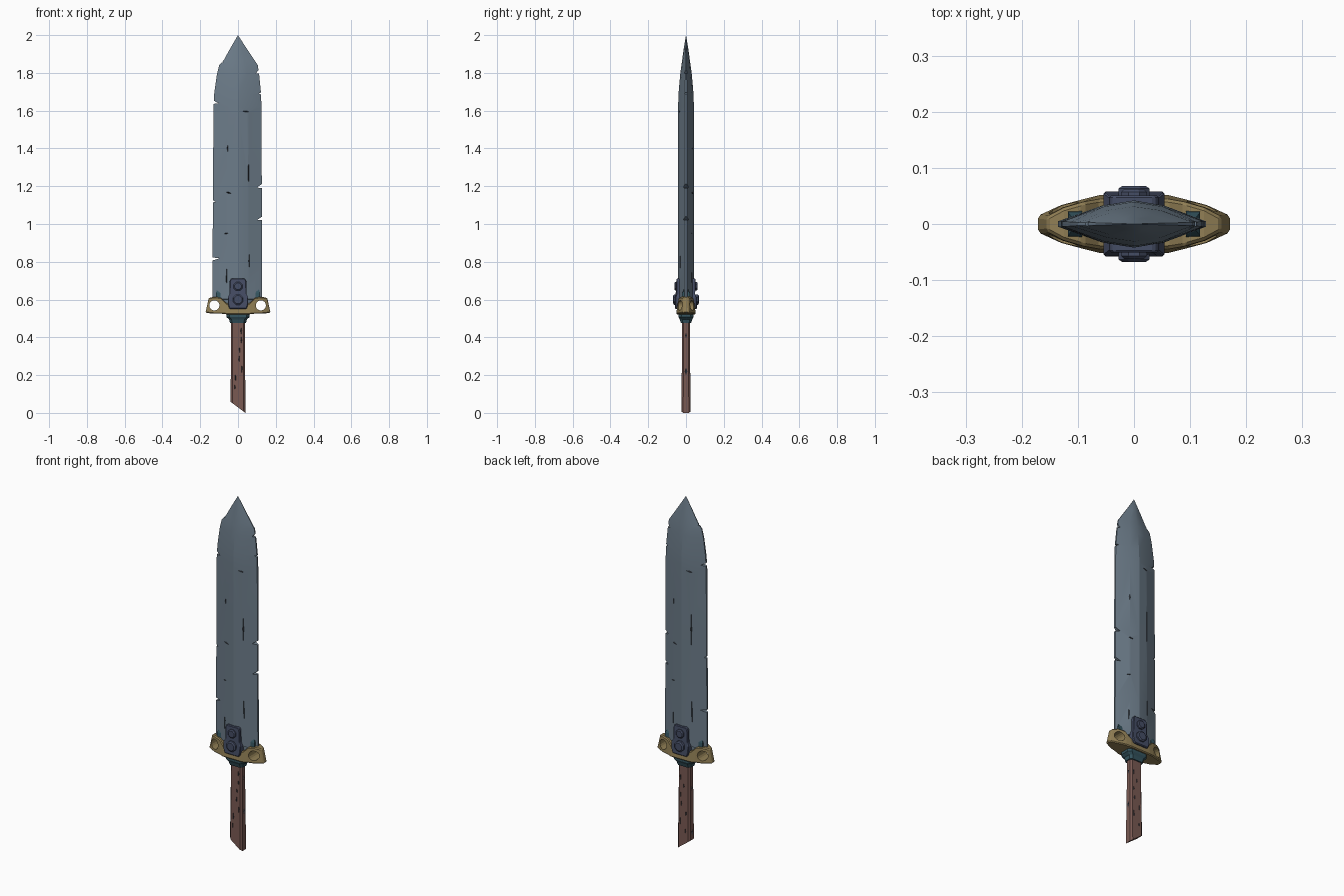
import bpy, bmesh, random
from math import radians, pi, cos, sin
from mathutils import Matrix, Vector

if "Cube" in bpy.data.objects:
    bpy.data.objects.remove(bpy.data.objects["Cube"])

random.seed(4)


def material(name, rgb):
    m = bpy.data.materials.new(name)
    m.diffuse_color = (*rgb, 1)
    m.use_nodes = True
    m.node_tree.nodes["Principled BSDF"].inputs["Base Color"].default_value = m.diffuse_color
    return m


STEEL = material("steel", (0.15, 0.20, 0.25))
BRASS = material("brass", (0.28, 0.21, 0.09))
IRON = material("dark_iron", (0.06, 0.075, 0.13))
TEAL = material("teal_metal", (0.035, 0.09, 0.115))
WOOD = material("wood", (0.19, 0.10, 0.085))
DARK = material("crack", (0.035, 0.04, 0.05))


def finish(name, bm, mat):
    bmesh.ops.remove_doubles(bm, verts=bm.verts, dist=1e-5)
    bmesh.ops.recalc_face_normals(bm, faces=bm.faces)
    me = bpy.data.meshes.new(name)
    bm.to_mesh(me)
    bm.free()
    me.materials.append(mat)
    ob = bpy.data.objects.new(name, me)
    bpy.context.collection.objects.link(ob)
    return ob


def loft(name, rings, mat):
    """Skin a list of equal-length point rings and cap both ends."""
    bm = bmesh.new()
    vs = [[bm.verts.new(p) for p in r] for r in rings]
    n = len(vs[0])
    for a, b in zip(vs, vs[1:]):
        for i in range(n):
            j = (i + 1) % n
            bm.faces.new((a[i], a[j], b[j], b[i]))
    bm.faces.new(vs[0])
    bm.faces.new(vs[-1])
    return finish(name, bm, mat)


def activate(ob):
    bpy.ops.object.select_all(action='DESELECT')
    ob.select_set(True)
    bpy.context.view_layer.objects.active = ob


def bevel(ob, width):
    activate(ob)
    m = ob.modifiers.new("bevel", 'BEVEL')
    m.width, m.segments, m.limit_method = width, 1, 'ANGLE'
    bpy.ops.object.modifier_apply(modifier=m.name)


def cut(ob, bm, mat):
    cutter = finish("cutter", bm, mat)
    cutter.hide_render = True
    activate(ob)
    m = ob.modifiers.new("cut", 'BOOLEAN')
    m.operation, m.solver, m.object = 'DIFFERENCE', 'EXACT', cutter
    m.material_mode = 'TRANSFER'
    bpy.ops.object.modifier_apply(modifier=m.name)
    bpy.data.objects.remove(cutter)


def shard(bm, loc, size, angle=0):
    """Octahedral chisel used for chips and cracks."""
    mat = (Matrix.Translation(loc) @ Matrix.Rotation(radians(angle), 4, 'Y')
           @ Matrix.Diagonal((*size, 1)))
    pts = [mat @ Vector(p) for p in
           ((1, 0, 0), (0, 0, 1), (-1, 0, 0), (0, 0, -1), (0, 1, 0), (0, -1, 0))]
    v = [bm.verts.new(p) for p in pts]
    for i in range(4):
        for pole in (4, 5):
            bm.faces.new((v[i], v[(i + 1) % 4], v[pole]))


# Blade: flattened diamond section with a broad middle band
def blade_ring(z, l, r, s):
    k = 0.42
    front = [(l, .005), (l * k, .033), (0, .042), (r * k, .033), (r, .005)]
    return ([(x, -y * s, z) for x, y in front]
            + [(x, y * s, z) for x, y in reversed(front)])


stations = [(.555, -.08, .08, 1), (.60, -.085, .085, 1), (.602, -.135, .128, 1),
            (.80, -.135, .127, 1), (1.2, -.132, .126, 1), (1.62, -.13, .124, 1),
            (1.69, -.126, .122, .94), (1.79, -.112, .112, .74), (1.84, -.10, .105, .58),
            (1.87, -.074, .085, .48), (1.93, -.041, .045, .28), (2.0, 0, 0, 0)]
blade = loft("blade", [blade_ring(*s) for s in stations], STEEL)

# Chips in both cutting edges
chips = bmesh.new()
for x, z, length, height, angle in [
        (-.132, 1.645, .035, .010, 12), (-.137, .815, .05, .009, -5), (-.135, 1.12, .018, .007, 8),
        (.112, 1.805, .022, .010, -25), (.126, 1.69, .02, .007, 10), (.128, 1.20, .035, .012, -14),
        (.130, 1.03, .04, .010, -18), (-.095, 1.865, .022, .008, 30)]:
    shard(chips, (x, 0, z), (length, .08, height), angle)
cut(blade, chips, STEEL)

# Hairline cracks on both faces
cracks = bmesh.new()
for x, z, length, angle in [
        (-.05, 1.165, .035, 12), (.045, 1.595, .035, 6), (-.065, .95, .025, -10),
        (.056, 1.27, .09, 90), (-.055, 1.40, .02, 90), (.06, .80, .08, 88), (-.06, .72, .06, 92)]:
    y = .042 - .009 * abs(x) / .055
    for side in (-1, 1):
        shard(cracks, (-side * x, side * y, z), (length, .006, .0035), angle * -side)
cut(blade, cracks, DARK)

# Crossguard: lens-shaped bar with flared ends, drilled at both ends
half = [(.172, .155, .53, .608, .015), (.13, .125, .525, .615, .034),
        (.085, .09, .525, .61, .046), (.062, .06, .522, .58, .052)]
bars = [(-a, -b, c, d, h) for a, b, c, d, h in half] + half[::-1]
guard = loft("crossguard", [[(a, -h, c), (b, -h * .85, d), (b, h * .85, d), (a, h, c)]
                            for a, b, c, d, h in bars], BRASS)
bevel(guard, .005)
holes = bmesh.new()
for x in (-.125, .121):
    bmesh.ops.create_cone(holes, cap_ends=True, segments=16, radius1=.027, radius2=.027, depth=.3,
                          matrix=Matrix.Translation((x, 0, .569)) @ Matrix.Rotation(pi / 2, 4, 'X'))
cut(guard, holes, BRASS)

# Riveted clasp plates on the front and back
for side, label in ((-1, "front"), (1, "back")):
    outline = [(-.045, .55), (-.054, .575), (-.054, .61), (-.045, .63), (-.044, .70), (-.036, .712)]
    outline += [(-x, z) for x, z in reversed(outline)]
    plate = loft(label + "_clasp_plate",
                 [[(x, side * .025, z) for x, z in outline],
                  [(x, side * (.058 if z < .62 else .051), z) for x, z in outline]], IRON)
    bevel(plate, .004)
    for i, (z, r, top) in enumerate([(.60, .03, .068), (.67, .025, .062)]):
        rings = [[(q * cos(a), side * y, z + q * sin(a)) for a in [k * pi / 4 + pi / 8 for k in range(8)]]
                 for q, y in ((r, .045), (r, top - .005), (r * .75, top))]
        loft(f"{label}_rivet_{i + 1}", rings, IRON)


def octagon(hx, hy, z, slope=0):
    """Rectangle with cut corners; slope tilts it along x."""
    c = min(hx, hy) * .4
    pts = [(hx, hy - c), (hx - c, hy), (c - hx, hy), (-hx, hy - c),
           (-hx, c - hy), (c - hx, -hy), (hx - c, -hy), (hx, c - hy)]
    return [(x, y, z - slope * x) for x, y in pts]


# Teal collar under the guard and the small wedges beside the blade
loft("collar", [octagon(.042, .027, .475), octagon(.047, .033, .495), octagon(.062, .040, .508),
                octagon(.062, .040, .535)], TEAL)
for x, label in ((-.105, "left"), (.105, "right")):
    wedge = loft(label + "_blade_wedge",
                 [[(x + px * w, py * d, z) for px, py in ((-1, -1), (1, -1), (1, 1), (-1, 1))]
                  for z, w, d in ((.60, .013, .024), (.635, .012, .020), (.652, .006, .012))], TEAL)

# Wooden handle with a slanted broken end and grain splits
handle = loft("handle", [octagon(.039, .025, .0295, .75), octagon(.039, .024, .12, .1),
                         octagon(.037, .021, .30), octagon(.036, .020, .50)], WOOD)
grain = bmesh.new()
for i in range(14):
    side = -1 if i % 2 else 1
    z = .11 + .025 * i
    shard(grain, (random.uniform(-.024, .024), side * (.0245 - .009 * z), z),
          (.0035, .004, random.uniform(.015, .024)), random.uniform(-4, 4))
for z, side in ((.10, -1), (.22, 1), (.35, -1), (.41, 1)):
    shard(grain, (side * .0385, 0, z), (.005, .009, .022))
cut(handle, grain, DARK)

# Soften only the shallow facets
for ob in (blade, handle):
    activate(ob)
    bpy.ops.object.shade_smooth_by_angle(angle=radians(16))
